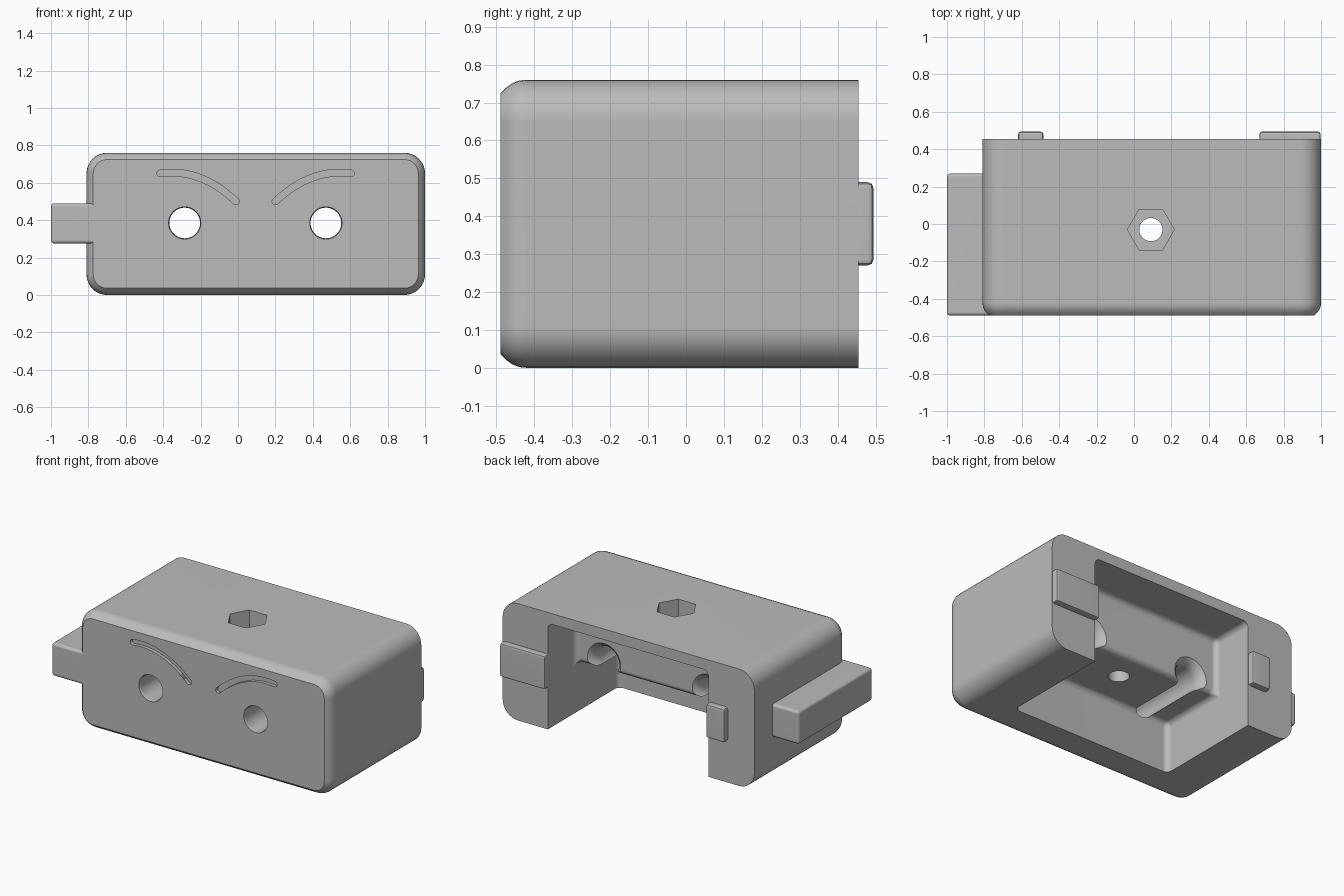
import bpy, bmesh
from math import cos, sin, pi, radians
from mathutils import Vector

old = bpy.data.objects.get("Cube")
if old:
    bpy.data.objects.remove(old, do_unlink=True)

grey = bpy.data.materials.new("plain_grey")
grey.use_nodes = True
COLOR = (0.5, 0.5, 0.5, 1)
grey.diffuse_color = COLOR
grey.node_tree.nodes["Principled BSDF"].inputs["Base Color"].default_value = COLOR


def finish(name, bm):
    bmesh.ops.recalc_face_normals(bm, faces=bm.faces)
    mesh = bpy.data.meshes.new(name)
    bm.to_mesh(mesh)
    bm.free()
    mesh.materials.append(grey)
    obj = bpy.data.objects.new(name, mesh)
    bpy.context.collection.objects.link(obj)
    return obj


def loft(name, rings, bevel=0, segments=4):
    """Skin equal-length closed rings and cap both ends."""
    bm = bmesh.new()
    loops = [[bm.verts.new(p) for p in ring] for ring in rings]
    for a, b in zip(loops, loops[1:]):
        for i in range(len(a)):
            j = (i + 1) % len(a)
            bm.faces.new((a[i], a[j], b[j], b[i]))
    bm.faces.new(loops[0])
    bm.faces.new(loops[-1])
    bmesh.ops.recalc_face_normals(bm, faces=bm.faces)
    if bevel:
        bmesh.ops.bevel(bm, geom=bm.edges[:], offset=bevel, segments=segments,
                        profile=0.5, affect='EDGES', clamp_overlap=True)
    return finish(name, bm)


def box(name, lo, hi, bevel, segments):
    ring = [(lo[0], lo[1]), (hi[0], lo[1]), (hi[0], hi[1]), (lo[0], hi[1])]
    return loft(name, [[(x, y, z) for x, y in ring] for z in (lo[2], hi[2])],
                bevel, segments)


def circle(radius, count):
    return [(radius * cos(2 * pi * i / count), radius * sin(2 * pi * i / count))
            for i in range(count)]


def turned_y(name, x, z, steps):
    """Round cutter along y from (y, radius) steps."""
    return loft(name, [[(x + a, y, z + b) for a, b in circle(r, 40)] for y, r in steps])


def turned_z(name, x, y, radius, count, lo, hi):
    return loft(name, [[(x + a, y + b, z) for a, b in circle(radius, count)]
                       for z in (lo, hi)])


def shell_ring(y, inset):
    """Rounded rectangle section of the body."""
    r = 0.11
    pts = []
    for k, (x, z) in enumerate([(0.89, 0.65), (-0.70, 0.65), (-0.70, 0.11), (0.89, 0.11)]):
        for i in range(9):
            a = pi / 2 * (k + i / 8)
            pts.append((x + (r - inset) * cos(a), y, z + (r - inset) * sin(a)))
    return pts


def brow_outline(flip):
    """Curved slot with round ends, mirrored about the face centre."""
    a, b, c = Vector((-0.415, 0.65)), Vector((-0.20, 0.68)), Vector((-0.01, 0.50))
    half, upper, lower = 0.018, [], []
    for i in range(17):
        t = i / 16
        p = a * (1 - t) ** 2 + b * 2 * t * (1 - t) + c * t * t
        d = ((b - a) * (1 - t) + (c - b) * t).normalized()
        n = Vector((-d.y, d.x)) * half
        if i == 0:
            start = [p + n * cos(k * pi / 6) - d * half * sin(k * pi / 6) for k in range(1, 6)]
        upper.append(p + n)
        lower.append(p - n)
    end = [p + n * cos(k * pi / 6) + d * half * sin(k * pi / 6) for k in range(1, 6)]
    pts = upper + end + lower[::-1] + start[::-1]
    return [(0.19 - q.x if flip else q.x, q.y) for q in pts]


# Main body with a softened front rim
body = loft("body", [shell_ring(y, s) for y, s in
                     [(-0.49, 0.036), (-0.474, 0.020), (-0.458, 0.009),
                      (-0.44, 0.002), (-0.42, 0), (0.455, 0)]])

# Stepped cavity, open at the back and the bottom
section = [(-0.27, -0.2), (0.7, -0.2), (0.7, 0.69), (0.17, 0.69), (0.17, 0.33), (-0.27, 0.33)]
cutters = [loft("cavity", [[(x, y, z) for y, z in section] for x in (-0.48, 0.675)], 0.035)]

# Eye tunnels, flared into the cavity, and brow grooves
for x in (-0.285, 0.47):
    cutters.append(turned_y("eye_tunnel", x, 0.385,
                            [(-0.6, 0.086), (-0.482, 0.086), (-0.475, 0.082), (0.10, 0.082),
                             (0.13, 0.087), (0.155, 0.10), (0.172, 0.122), (0.25, 0.122)]))
for flip in (False, True):
    outline = brow_outline(flip)
    cutters.append(loft("brow_groove", [[(x, y, z) for x, z in outline]
                                        for y in (-0.55, -0.468)]))

# Hexagonal nut pocket with a bolt hole below it
cutters.append(turned_z("nut_pocket", 0.09, -0.03, 0.125, 6, 0.56, 0.9))
cutters.append(turned_z("bolt_hole", 0.09, -0.03, 0.062, 32, 0.2, 0.6))

bpy.context.view_layer.objects.active = body
for cutter in cutters:
    mod = body.modifiers.new("cut", 'BOOLEAN')
    mod.operation = 'DIFFERENCE'
    mod.solver = 'EXACT'
    mod.object = cutter
    bpy.ops.object.modifier_apply(modifier=mod.name)
    bpy.data.objects.remove(cutter, do_unlink=True)

# Side bar and rear tabs
parts = [
    body,
    box("side_bar", (-1.0, -0.49, 0.275), (-0.757, 0.27, 0.49), 0.018, 3),
    box("rear_tab_narrow", (-0.62, 0.42, 0.27), (-0.485, 0.495, 0.49), 0.016, 2),
    box("rear_tab_wide", (0.67, 0.42, 0.27), (0.998, 0.495, 0.49), 0.016, 2),
]

bpy.ops.object.select_all(action='DESELECT')
for part in parts:
    part.select_set(True)
bpy.ops.object.shade_smooth_by_angle(angle=radians(32))
for part in parts:
    mod = part.modifiers.new("even_shading", 'WEIGHTED_NORMAL')
    mod.keep_sharp = True
